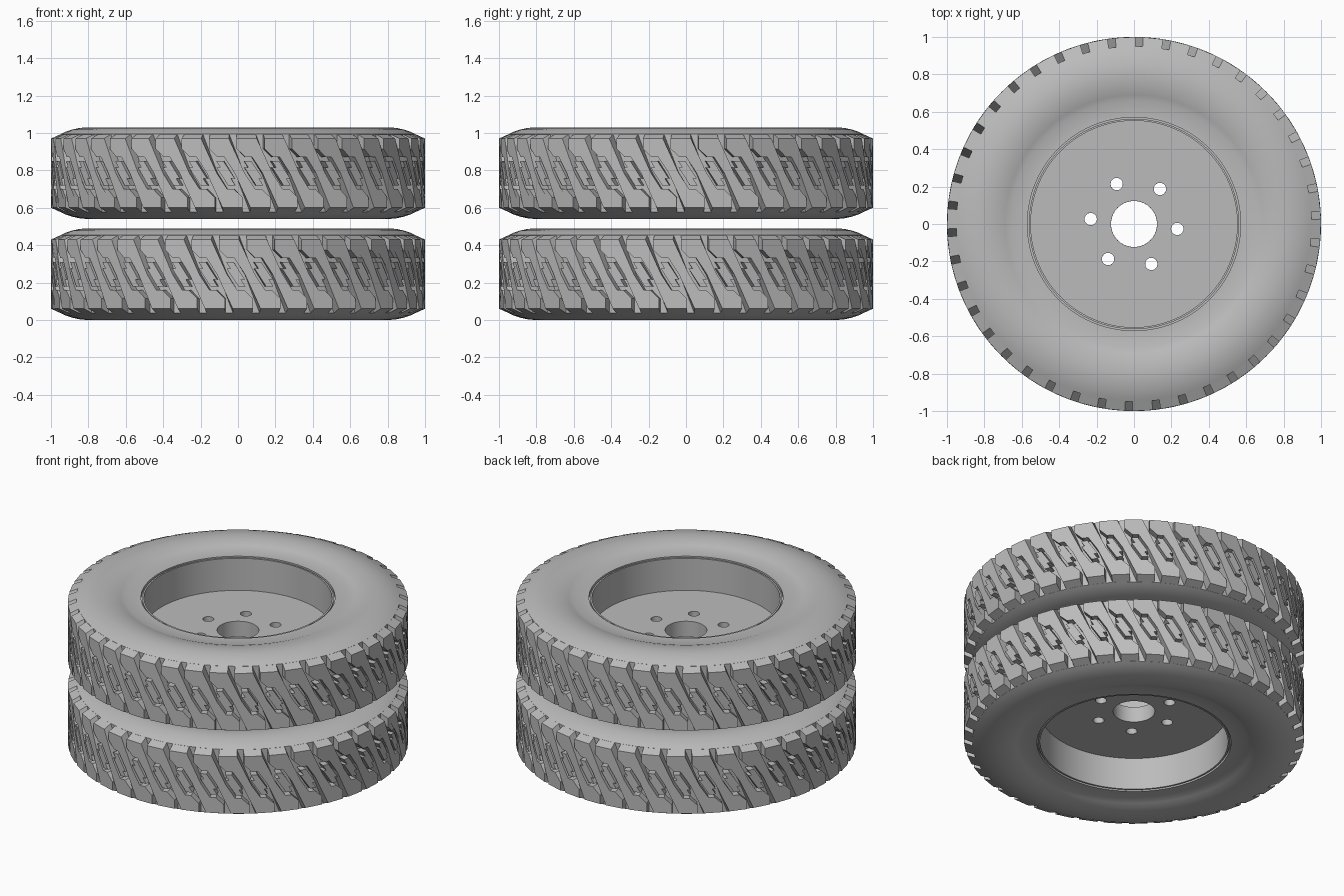
import bpy, bmesh, math
from mathutils import Matrix, Vector

cube = bpy.data.objects.get("Cube")
if cube:
    bpy.data.objects.remove(cube)

grey = bpy.data.materials.new("plain_grey")
grey.use_nodes = True
grey.diffuse_color = (0.5, 0.5, 0.5, 1)
grey.node_tree.nodes["Principled BSDF"].inputs["Base Color"].default_value = (0.5, 0.5, 0.5, 1)

PITCHES = 42
STEP = math.tau / PITCHES
HALF = 0.245          # half the wheel width
FLOOR, OUTER = 0.95, 1.0
BOLT_TURN = math.radians(-6.5)


def finish(bm, name, matrix, angle=30):
    bmesh.ops.recalc_face_normals(bm, faces=bm.faces)
    mesh = bpy.data.meshes.new(name)
    bm.to_mesh(mesh)
    bm.free()
    mesh.materials.append(grey)
    ob = bpy.data.objects.new(name, mesh)
    bpy.context.collection.objects.link(ob)
    ob.matrix_world = matrix
    bpy.ops.object.select_all(action='DESELECT')
    ob.select_set(True)
    bpy.context.view_layer.objects.active = ob
    bpy.ops.object.shade_smooth_by_angle(angle=math.radians(angle))


def lathe(name, profile, matrix, segments=126):
    # Closed profile of (radius, height) turned about the axle
    bm = bmesh.new()
    rings = [[bm.verts.new((r * math.cos(math.tau * i / segments),
                            r * math.sin(math.tau * i / segments), z))
              for r, z in profile] for i in range(segments)]
    n = len(profile)
    for i in range(segments):
        a, b = rings[i], rings[(i + 1) % segments]
        for j in range(n):
            k = (j + 1) % n
            bm.faces.new((a[j], b[j], b[k], a[k]))
    finish(bm, name, matrix)


def mirrored(half):
    return half + [(r, -z) for r, z in reversed(half)]


def skew(v):
    # Grooves run straight at the shoulders and slant across the middle
    return -0.17 * max(-0.5, min(0.5, v / 0.26))


def lug(bm, outline, turn):
    low, high = [], []
    for s, v in outline:
        a = turn + s * STEP + skew(v)
        edge = abs(v) > 0.17
        inner_v = v + math.copysign(0.025, v) if edge else v
        for ring, r, z in ((low, FLOOR - 0.005, inner_v), (high, OUTER, v)):
            ring.append(bm.verts.new((r * math.cos(a), r * math.sin(a), z)))
    bm.faces.new(high)
    n = len(low)
    for i in range(n):
        j = (i + 1) % n
        bm.faces.new((low[i], low[j], high[j], high[i]))


def tread(name, matrix):
    # Half outlines (pitch fraction, height); the other half is point-symmetric
    bar = [(-0.18, -0.185), (0.54, -0.185), (0.54, -0.13), (0.42, -0.085),
           (0.18, -0.085), (0.18, 0.0)]
    block = [(0.30, -0.065), (0.56, -0.065), (0.56, -0.03), (0.70, -0.03)]
    bm = bmesh.new()
    for i in range(PITCHES):
        turn = i * STEP + math.radians(4.8)
        lug(bm, bar + [(-s, -v) for s, v in bar], turn)
        lug(bm, block + [(1 - s, -v) for s, v in block], turn)
    finish(bm, name, matrix, 10)


def hub_disc(name, matrix):
    # Plate with a centre bore and six bolt holes
    bm = bmesh.new()

    def loop(r, x, y, n):
        vs = [bm.verts.new((x + r * math.cos(math.tau * i / n),
                            y + r * math.sin(math.tau * i / n), 0)) for i in range(n)]
        return [bm.edges.new((vs[i], vs[(i + 1) % n])) for i in range(n)]

    edges = loop(0.556, 0, 0, 96) + loop(0.123, 0, 0, 48)
    for i in range(6):
        a = BOLT_TURN + i * math.tau / 6
        edges += loop(0.033, 0.233 * math.cos(a), 0.233 * math.sin(a), 20)
    bmesh.ops.triangle_fill(bm, edges=edges, use_beauty=True, normal=(0, 0, 1))
    ext = bmesh.ops.extrude_face_region(bm, geom=bm.faces[:], use_keep_orig=True)
    moved = [g for g in ext["geom"] if isinstance(g, bmesh.types.BMVert)]
    bmesh.ops.translate(bm, verts=moved, vec=(0, 0, -0.1))
    finish(bm, name, matrix)


def wheel(prefix, matrix):
    tyre = mirrored([(0.57, 0.2), (0.57, 0.213), (0.66, 0.213), (0.69, 0.225),
                     (0.73, 0.237), (0.77, 0.243), (0.81, 0.245), (0.85, 0.241),
                     (0.89, 0.232), (0.925, 0.220), (FLOOR, 0.208)])
    lathe(prefix + "_tyre", tyre, matrix)
    tread(prefix + "_tread", matrix)
    rim = mirrored([(0.552, 0.19), (0.552, 0.208), (0.562, 0.208), (0.562, 0.195), (0.58, 0.195)])
    lathe(prefix + "_rim", rim, matrix)
    hub_disc(prefix + "_hub_disc", matrix)


# Two wheels back to back, the lower one turned over
wheel("upper", Matrix.Translation((0, 0, 1.03 - HALF)))
axis = Vector((math.cos(BOLT_TURN), math.sin(BOLT_TURN), 0))
wheel("lower", Matrix.Translation((0, 0, HALF)) @ Matrix.Rotation(math.pi, 4, axis))
